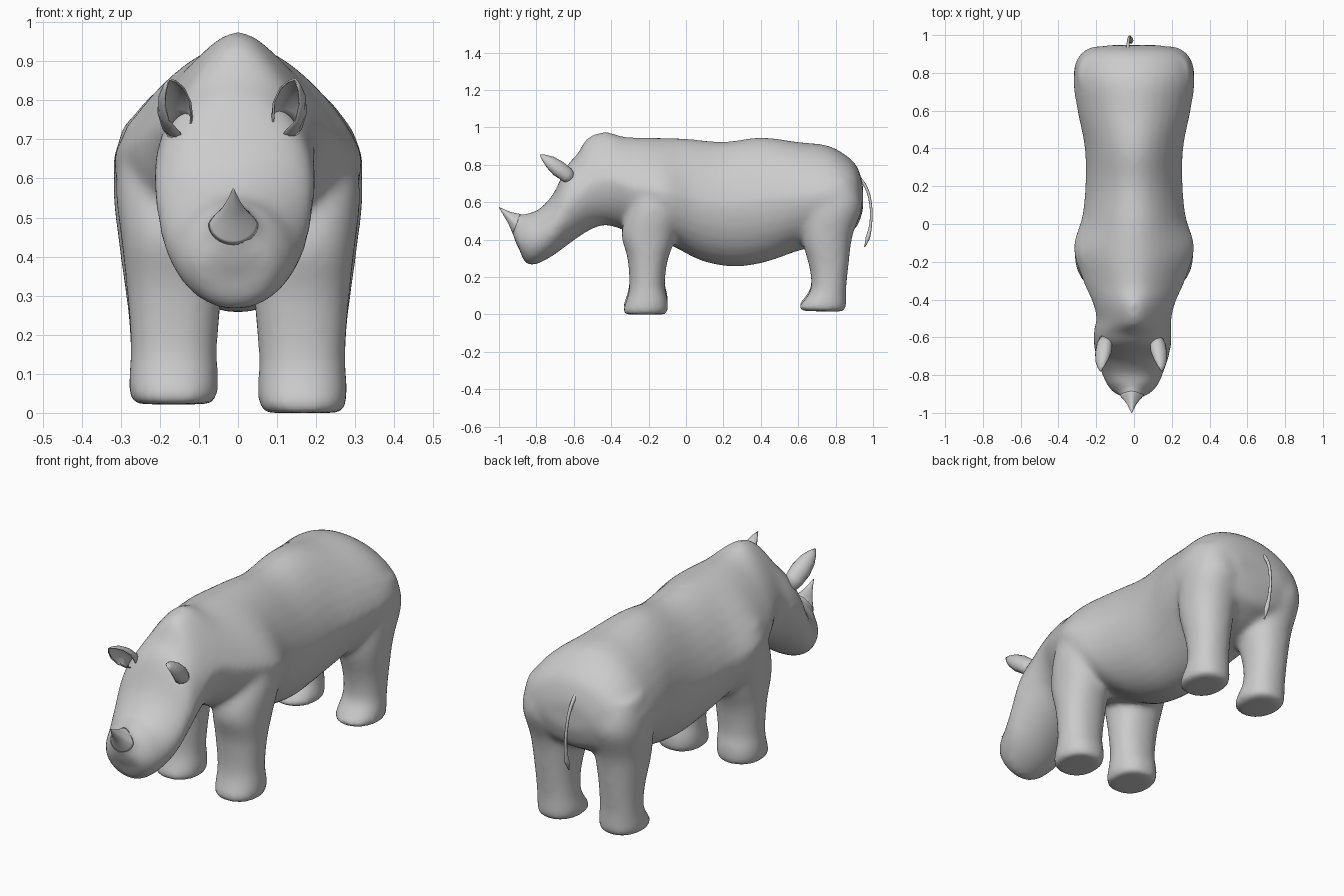
import bpy, bmesh, math
from mathutils import Vector

SEG = 32


def catmull(a, b, c, d, t):
    return 0.5 * (2 * b + (c - a) * t + (2 * a - 5 * b + 4 * c - d) * t * t
                  + (3 * b - a - 3 * c + d) * t ** 3)


def loft(bm, rings, cx=0.0, dz=0.0, steps=4, power=2.0, flip=1):
    """Skin over rings (y1, z1, y2, z2, half_width, ridge[, x centre]); ridge narrows the first side."""
    rings = [r if len(r) == 7 else (*r, cx) for r in rings]
    n, dense = len(rings), []
    for i in range(n - 1):
        quad = [rings[max(i - 1, 0)], rings[i], rings[i + 1], rings[min(i + 2, n - 1)]]
        for s in range(steps):
            dense.append([catmull(*v, s / steps) for v in zip(*quad)])
    dense.append(rings[-1])
    loops = []
    for y1, z1, y2, z2, w, ridge, x in dense:
        loop = []
        for k in range(SEG):
            a = 2 * math.pi * k / SEG
            c, s = math.cos(a), math.sin(a)
            c = math.copysign(abs(c) ** (2 / power), c)
            s = math.copysign(abs(s) ** (2 / power), s)
            s *= 1 - ridge * max(c, 0)
            loop.append(bm.verts.new((flip * (x + w * s),
                                      (y1 + y2) / 2 + (y1 - y2) / 2 * c,
                                      (z1 + z2) / 2 + (z1 - z2) / 2 * c + dz)))
        loops.append(loop)
    for p, q in zip(loops, loops[1:]):
        for k in range(SEG):
            bm.faces.new((p[k], p[(k + 1) % SEG], q[(k + 1) % SEG], q[k]))
    bm.faces.new(loops[0])
    bm.faces.new(loops[-1])


def finish(name, bm):
    bmesh.ops.recalc_face_normals(bm, faces=bm.faces)
    me = bpy.data.meshes.new(name)
    bm.to_mesh(me)
    bm.free()
    for p in me.polygons:
        p.use_smooth = True
    ob = bpy.data.objects.new(name, me)
    bpy.context.collection.objects.link(ob)
    return ob


# Torso, neck and head: back point, belly point, half width, ridge
torso = [
    (0.947, 0.69, 0.947, 0.56, 0.14, 0), (0.915, 0.79, 0.915, 0.47, 0.25, 0.05),
    (0.85, 0.855, 0.86, 0.43, 0.30, 0.1), (0.75, 0.905, 0.76, 0.38, 0.322, 0.15),
    (0.60, 0.922, 0.60, 0.34, 0.30, 0.17), (0.40, 0.947, 0.42, 0.278, 0.262, 0.2),
    (0.20, 0.923, 0.25, 0.256, 0.257, 0.2), (0.0, 0.94, 0.08, 0.288, 0.274, 0.23),
    (-0.17, 0.945, -0.08, 0.368, 0.32, 0.33), (-0.33, 0.95, -0.25, 0.42, 0.275, 0.38),
    (-0.43, 0.977, -0.40, 0.473, 0.22, 0.44), (-0.525, 0.945, -0.47, 0.470, 0.20, 0.4),
    (-0.58, 0.86, -0.55, 0.43, 0.205, 0.15, -0.008), (-0.64, 0.79, -0.64, 0.366, 0.206, 0.05, -0.008),
    (-0.71, 0.645, -0.71, 0.315, 0.192, 0.05, -0.008), (-0.79, 0.56, -0.78, 0.276, 0.165, 0.05, -0.008),
    (-0.86, 0.535, -0.835, 0.263, 0.138, 0.1, -0.008), (-0.915, 0.48, -0.87, 0.293, 0.10, 0.2, -0.008),
    (-0.928, 0.43, -0.89, 0.35, 0.05, 0, -0.008)]
# Legs: front point, rear point, half width, ridge, x centre
front_leg = [
    (-0.25, 0.72, -0.08, 0.72, 0.09, 0, 0.195), (-0.31, 0.57, -0.03, 0.56, 0.137, 0, 0.176),
    (-0.345, 0.43, -0.06, 0.40, 0.13, 0, 0.168), (-0.313, 0.30, -0.10, 0.28, 0.122, 0, 0.163),
    (-0.303, 0.15, -0.113, 0.15, 0.111, 0, 0.164), (-0.32, 0.07, -0.098, 0.08, 0.114, 0, 0.165),
    (-0.338, 0.025, -0.095, 0.025, 0.113, 0, 0.165), (-0.33, 0.0, -0.105, 0.0, 0.10, 0, 0.165)]
hind_leg = [
    (0.68, 0.74, 0.90, 0.72, 0.10, 0, 0.195), (0.63, 0.58, 0.943, 0.58, 0.139, 0, 0.181),
    (0.62, 0.41, 0.89, 0.42, 0.126, 0, 0.178),
    (0.66, 0.25, 0.868, 0.25, 0.104, 0, 0.178), (0.668, 0.14, 0.857, 0.14, 0.10, 0, 0.175),
    (0.63, 0.075, 0.857, 0.08, 0.107, 0, 0.172), (0.603, 0.04, 0.857, 0.035, 0.108, 0, 0.172),
    (0.62, 0.018, 0.845, 0.015, 0.095, 0, 0.172)]
# Nose horn: its flared root is fused with the head, its sharp tip stays separate
horn = [(-0.76, 0.55, -0.84, 0.31, 0.11, 0.2), (-0.83, 0.535, -0.90, 0.36, 0.095, 0.35),
        (-0.885, 0.537, -0.926, 0.43, 0.064, 0.4), (-0.93, 0.546, -0.951, 0.487, 0.034, 0.4),
        (-0.968, 0.56, -0.976, 0.53, 0.015, 0.2), (-1.0, 0.575, -1.0, 0.571, 0.002, 0)]

bm = bmesh.new()
loft(bm, torso)
loft(bm, horn[:5], cx=-0.012)
for side in (1, -1):
    lift = 0.0 if side > 0 else 0.022
    loft(bm, front_leg, dz=lift, power=2.2, flip=side)
    loft(bm, hind_leg, dz=lift * 0.5, power=2.2, flip=side)
body = finish("body", bm)
m = body.modifiers.new("fuse", 'REMESH')
m.mode, m.voxel_size, m.use_smooth_shade = 'VOXEL', 0.013, True
m = body.modifiers.new("blend", 'SMOOTH')
m.factor, m.iterations = 0.5, 18

bm = bmesh.new()
loft(bm, horn[2:], cx=-0.012)
finish("nose_horn", bm)

# Cupped ears, open forward and inward
for side, label in ((1, "right"), (-1, "left")):
    bm = bmesh.new()
    start, tip = Vector((0.137, -0.605, 0.722)), Vector((0.16, -0.78, 0.852))
    axis = (tip - start).normalized()
    out = Vector((0.5, 0.3, 0.4))
    out = (out - axis * out.dot(axis)).normalized()
    cross = axis.cross(out)
    rows = []
    for t, r, spread in ((0, 0.03, 170), (0.2, 0.042, 150), (0.45, 0.045, 120),
                         (0.7, 0.036, 105), (0.88, 0.019, 95), (1, 0.002, 90)):
        c = start.lerp(tip, t)
        row = []
        for k in range(13):
            a = math.radians(spread) * (k / 6 - 1)
            p = c + out * (0.85 * r * math.cos(a)) + cross * (r * math.sin(a))
            row.append(bm.verts.new((p.x * side - 0.015, p.y, p.z)))
        rows.append(row)
    for p, q in zip(rows, rows[1:]):
        for k in range(12):
            bm.faces.new((p[k], p[k + 1], q[k + 1], q[k]))
    ear = finish(label + "_ear", bm)
    m = ear.modifiers.new("thickness", 'SOLIDIFY')
    m.thickness, m.offset = 0.005, 0

# Tail with a slightly thicker tip
cu = bpy.data.curves.new("tail", 'CURVE')
cu.dimensions, cu.bevel_depth, cu.bevel_resolution = '3D', 0.01, 3
cu.use_fill_caps = True
path = [(-0.035, 0.91, 0.75, 1.0), (-0.03, 0.962, 0.68, 0.8), (-0.025, 0.988, 0.58, 0.7),
        (-0.02, 0.987, 0.48, 0.75), (-0.015, 0.972, 0.41, 1.2), (-0.015, 0.955, 0.36, 0.3)]
sp = cu.splines.new('BEZIER')
sp.bezier_points.add(len(path) - 1)
for bp, (x, y, z, r) in zip(sp.bezier_points, path):
    bp.co, bp.radius = (x, y, z), r
    bp.handle_left_type = bp.handle_right_type = 'AUTO'
bpy.context.collection.objects.link(bpy.data.objects.new("tail", cu))
